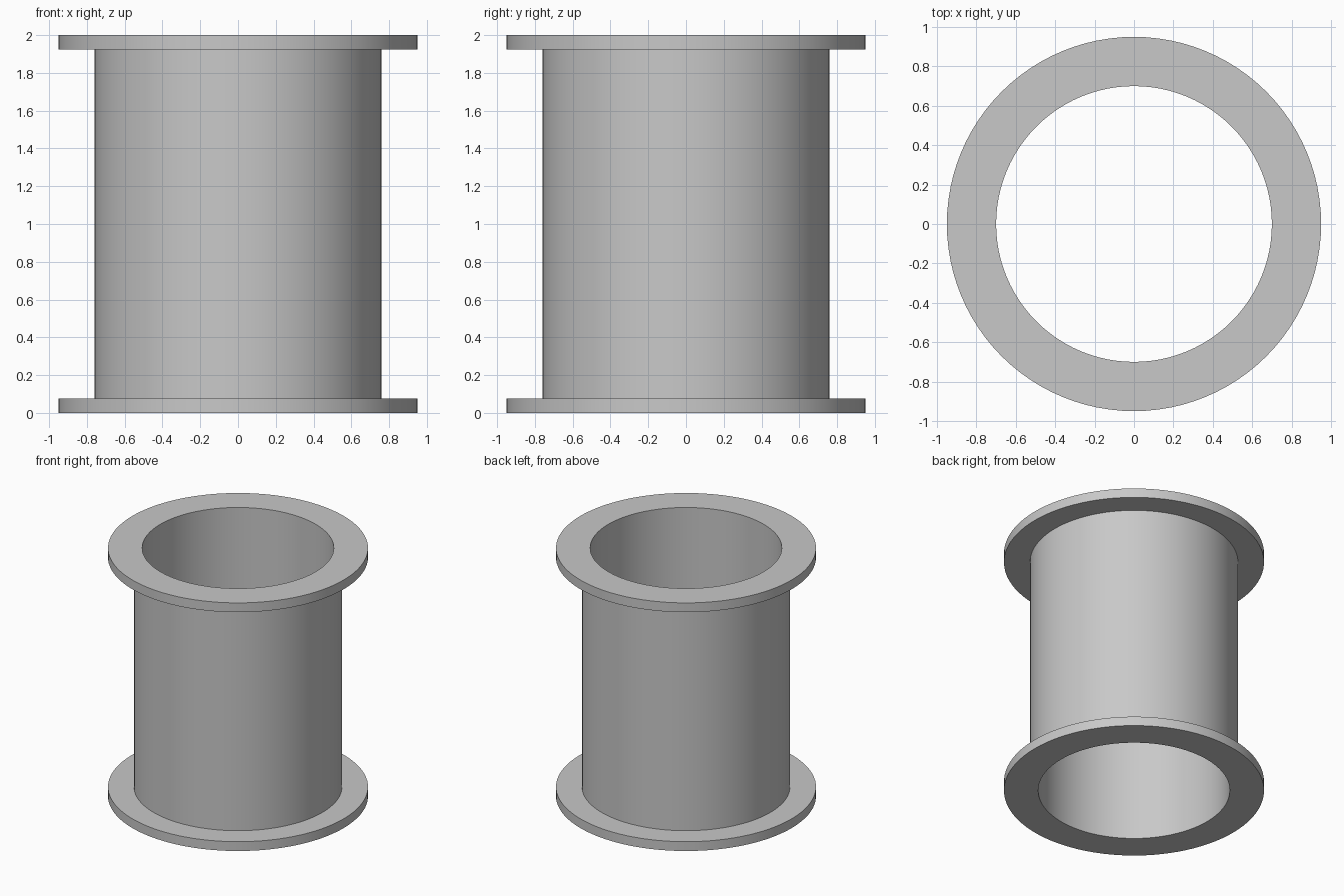
import bpy
import bmesh
from math import pi, radians

SEGMENTS = 96
BORE, PIPE, FLANGE = 0.70, 0.76, 0.95   # radii
HEIGHT, THICK = 2.0, 0.075

cube = bpy.data.objects.get("Cube")
if cube:
    bpy.data.objects.remove(cube, do_unlink=True)

# Plain grey metal
metal = bpy.data.materials.new("grey_metal")
grey = (0.58, 0.58, 0.58, 1.0)
metal.use_nodes = True
metal.diffuse_color = grey
metal.node_tree.nodes["Principled BSDF"].inputs["Base Color"].default_value = grey


def lathe(name, profile):
    """Spin a closed (radius, height) profile around z."""
    bm = bmesh.new()
    verts = [bm.verts.new((r, 0, z)) for r, z in profile]
    edges = [bm.edges.new((v, verts[i - 1])) for i, v in enumerate(verts)]
    bmesh.ops.spin(bm, geom=verts + edges, cent=(0, 0, 0), axis=(0, 0, 1),
                   angle=2 * pi, steps=SEGMENTS, use_merge=True)
    bmesh.ops.remove_doubles(bm, verts=bm.verts, dist=0.0001)
    bmesh.ops.recalc_face_normals(bm, faces=bm.faces)
    mesh = bpy.data.meshes.new(name)
    bm.to_mesh(mesh)
    bm.free()
    mesh.materials.append(metal)
    obj = bpy.data.objects.new(name, mesh)
    bpy.context.collection.objects.link(obj)
    bpy.ops.object.select_all(action="DESELECT")
    obj.select_set(True)
    bpy.context.view_layer.objects.active = obj
    bpy.ops.object.shade_smooth_by_angle(angle=radians(30))
    return obj


# Open pipe with a flat flange at each end, as one closed wall section
lower = [(BORE, 0), (FLANGE, 0), (FLANGE, THICK), (PIPE, THICK)]
upper = [(r, HEIGHT - z) for r, z in reversed(lower)]
lathe("flanged_pipe", lower + upper)
